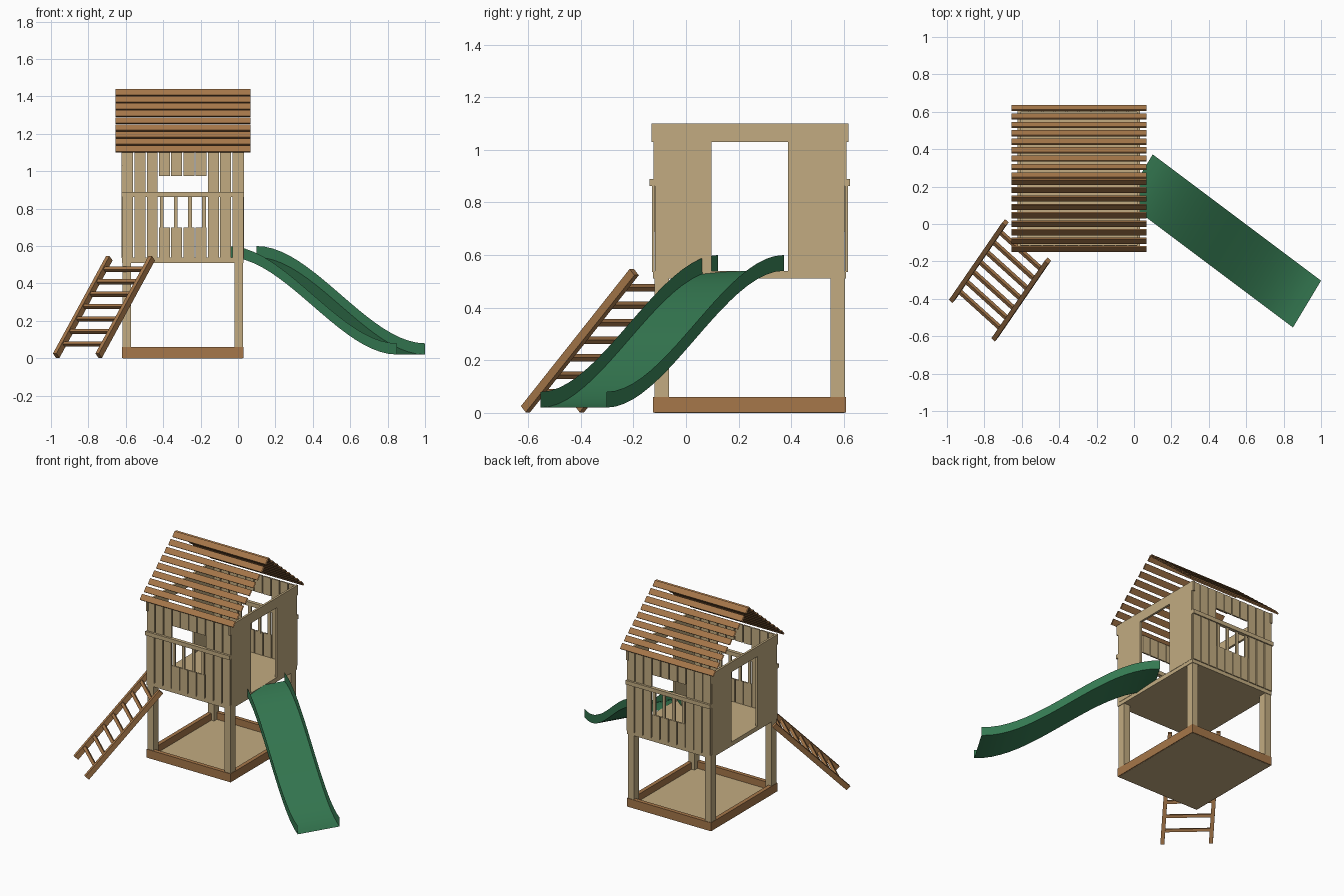
import bpy, bmesh, math
from mathutils import Vector

if "Cube" in bpy.data.objects:
    bpy.data.objects.remove(bpy.data.objects["Cube"])


def material(name, col):
    m = bpy.data.materials.new(name)
    m.diffuse_color = (*col, 1)
    m.use_nodes = True
    m.node_tree.nodes["Principled BSDF"].inputs["Base Color"].default_value = m.diffuse_color
    return m


PALE = material("pale wood", (0.54, 0.41, 0.22))
BROWN = material("brown wood", (0.38, 0.185, 0.068))
GREEN = material("green plastic", (0.036, 0.195, 0.085))

XC, YC = -0.295, 0.243   # centre of the tower


def finish(name, bm, mat, smooth=False):
    me = bpy.data.meshes.new(name)
    bm.to_mesh(me)
    bm.free()
    me.materials.append(mat)
    ob = bpy.data.objects.new(name, me)
    bpy.context.collection.objects.link(ob)
    if smooth:
        bpy.context.view_layer.objects.active = ob
        ob.select_set(True)
        bpy.ops.object.shade_smooth_by_angle(angle=math.radians(30))
        ob.select_set(False)
    return ob


def prism(bm, c, a, b, d, caps=True):
    """Box at centre c with half-axis vectors a, b, d; caps close the a ends."""
    c, a, b, d = map(Vector, (c, a, b, d))
    ring = [(-1, -1), (1, -1), (1, 1), (-1, 1)]
    lo, hi = ([bm.verts.new(c + s * a + i * b + j * d) for i, j in ring] for s in (-1, 1))
    faces = [bm.faces.new((lo[i], lo[(i + 1) % 4], hi[(i + 1) % 4], hi[i])) for i in range(4)]
    if caps:
        faces += [bm.faces.new(lo[::-1]), bm.faces.new(hi)]
    bmesh.ops.recalc_face_normals(bm, faces=faces)
    if not caps:   # open tube: make sure the faces point outwards
        for f in faces:
            f.normal_update()
            if f.normal.dot(f.calc_center_median() - c) < 0:
                f.normal_flip()


def box(bm, x0, x1, y0, y1, z0, z1):
    prism(bm, ((x0 + x1) / 2, (y0 + y1) / 2, (z0 + z1) / 2),
          ((x1 - x0) / 2, 0, 0), (0, (y1 - y0) / 2, 0), (0, 0, (z1 - z0) / 2))


def boxes(name, mat, items):
    bm = bmesh.new()
    for it in items:
        box(bm, *it)
    return finish(name, bm, mat)


# sandbox frame and floor
X0, X1, Y0, Y1 = -0.62, 0.03, -0.125, 0.609
T = 0.028
boxes("sandbox_frame", BROWN, [
    (X0, X1, Y0, Y0 + T, 0.001, 0.06), (X0, X1, Y1 - T, Y1, 0.001, 0.06),
    (X0, X0 + T, Y0 + T, Y1 - T, 0.001, 0.06), (X1 - T, X1, Y0 + T, Y1 - T, 0.001, 0.06)])
boxes("sandbox_floor", PALE, [(X0 + .006, X1 - .006, Y0 + .006, Y1 - .006, 0, 0.012)])

# corner posts and deck
boxes("posts", PALE, [(x, x + .046, y, y + .055, 0.01, 0.515)
                      for x in (-0.617, -0.02) for y in (-0.12, 0.55)])
boxes("deck", PALE, [(X0, X1, Y0, Y1, 0.51, 0.54)])

# plank walls with a window, front and back
PITCH, GAP = 0.0654, 0.007
for name, s in (("front", -1), ("back", 1)):
    def wall(x0, x1, d0, d1, z0, z1):
        y0, y1 = sorted((YC + s * d0, YC + s * d1))
        return (x0, x1, y0, y1, z0, z1)
    lower, upper = [], []
    for i in range(10):
        a = XC + (i - 5) * PITCH + GAP / 2
        b = a + PITCH - GAP
        mid = 3 <= i <= 6
        lower.append(wall(a, b, 0.362, 0.373, 0.535, 0.70 if mid else 0.87))
        upper.append(wall(a, b, 0.357, 0.367, 0.975 if mid else 0.87, 1.10))
    boxes(name + "_lower_planks", PALE, lower)
    boxes(name + "_upper_planks", PALE, upper)
    boxes(name + "_rail", PALE, [wall(XC - 5 * PITCH, XC + 5 * PITCH, 0.356, 0.381, 0.862, 0.89)])
    boxes(name + "_balusters", PALE, [wall(XC + o - .01, XC + o + .01, 0.360, 0.371, 0.69, 0.87)
                                      for o in (-.113, -.038, .038, .113)])

# side walls with doorway
for name, x in (("left", -0.622), ("right", 0.017)):
    boxes(name + "_side_wall", PALE, [
        (x, x + .015, -0.117, 0.097, 0.535, 1.03), (x, x + .015, 0.387, 0.603, 0.535, 1.03),
        (x, x + .015, -0.132, 0.617, 1.03, 1.10)])

# roof planks, open ended, tilted steeper than the roof slope
N, TILT, W, TH = 9, math.radians(50), 0.04, 0.01
for name, s in (("front", 1), ("back", -1)):
    bm = bmesh.new()
    along = Vector((0, s * math.cos(TILT), math.sin(TILT)))
    out = Vector((0, -s * math.sin(TILT), math.cos(TILT)))
    for i in range(N):
        f = i / (N - 1)
        c = (XC, YC - s * (0.377 + f * (0.0165 - 0.377)), 1.119 + f * (1.421 - 1.119))
        prism(bm, c, (0.361, 0, 0), along * W / 2, out * TH / 2, caps=False)
    finish(name + "_roof_planks", bm, BROWN)

# slide: S-shaped sheet with upright lips
bm = bmesh.new()
SEG = 20
far, run, across = Vector((0.10, 0.372, 0)), Vector((0.90, -0.675, 0)), Vector((-0.15, -0.25, 0))
rows = []
for i in range(SEG + 1):
    t = i / SEG
    p = far + run * t
    p.z = 0.54 - 0.52 * t * t * (3 - 2 * t)
    lip = Vector((0, 0, 0.06))
    rows.append([bm.verts.new(v) for v in (p + lip, p, p + across, p + across + lip)])
for r, q in zip(rows, rows[1:]):
    for k in range(3):
        bm.faces.new((r[k], r[k + 1], q[k + 1], q[k]))
finish("slide", bm, GREEN, smooth=True)

# ladder rails and rungs
foot, head = Vector((-0.972, -0.405, 0.014)), Vector((-0.688, 0.008, 0.535))
width = Vector((0.227, -0.205, 0))
d = (head - foot).normalized()
u = width.normalized()
n = u.cross(d).normalized()
bm = bmesh.new()
for k in (0, 1):
    prism(bm, (foot + head) / 2 + width * k, (head - foot) / 2, u * 0.0125, n * 0.017)
finish("ladder_rails", bm, BROWN)
bm = bmesh.new()
for i in range(7):
    z = 0.077 + i * 0.0665
    p = foot + (head - foot) * ((z - foot.z) / (head.z - foot.z))
    prism(bm, p + width / 2, width / 2, d * 0.01, n * 0.01)
finish("ladder_rungs", bm, BROWN)
